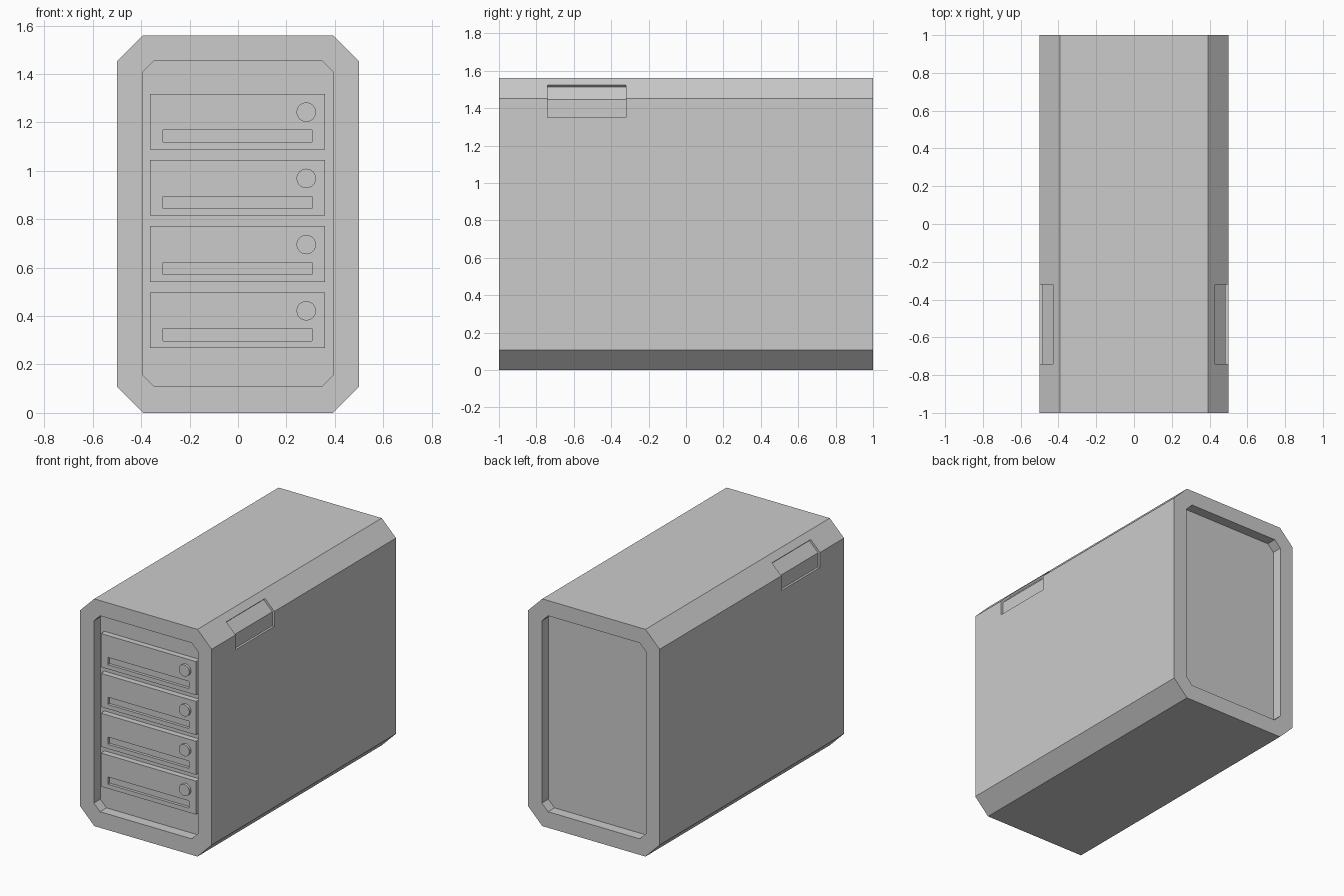
import bpy, bmesh, math

if "Cube" in bpy.data.objects:
    bpy.data.objects.remove(bpy.data.objects["Cube"])


def prism(name, profile, y0, y1):
    """Extrude an xz profile from y0 to y1."""
    bm = bmesh.new()
    face = bm.faces.new([bm.verts.new((x, y0, z)) for x, z in profile])
    ext = bmesh.ops.extrude_face_region(bm, geom=[face])
    for v in ext["geom"]:
        if isinstance(v, bmesh.types.BMVert):
            v.co.y = y1
    bmesh.ops.recalc_face_normals(bm, faces=bm.faces)
    mesh = bpy.data.meshes.new(name)
    bm.to_mesh(mesh)
    bm.free()
    obj = bpy.data.objects.new(name, mesh)
    bpy.context.collection.objects.link(obj)
    return obj


def chamfered(x, z0, z1, c):
    return [(-x, z0 + c), (-x + c, z0), (x - c, z0), (x, z0 + c),
            (x, z1 - c), (x - c, z1), (-x + c, z1), (-x, z1 - c)]


def rect(x0, x1, z0, z1):
    return [(x0, z0), (x1, z0), (x1, z1), (x0, z1)]


def cut(target, cutter):
    mod = target.modifiers.new("cut", 'BOOLEAN')
    mod.operation = 'DIFFERENCE'
    mod.solver = 'EXACT'
    mod.object = cutter
    bpy.context.view_layer.objects.active = target
    bpy.ops.object.modifier_apply(modifier=mod.name)
    bpy.data.objects.remove(cutter)


# Case with chamfered edges
case = prism("case", chamfered(0.5, 0, 1.56, 0.108), -1, 1)

# Front and back panel recesses
DEPTH = 0.07
panel = chamfered(0.395, 0.11, 1.455, 0.047)
cut(case, prism("front_recess", panel, -1.1, -1 + DEPTH))
cut(case, prism("back_recess", panel, 1 - DEPTH, 1.1))

# Shallow grip notches wrapping the upper side edges
notch = [(0.485, 1.35), (0.485, 1.446), (0.419, 1.512),
         (0.46, 1.553), (0.6, 1.553), (0.6, 1.35)]
for s in (-1, 1):
    cut(case, prism("grip_notch", [(s * x, z) for x, z in notch], -0.74, -0.32))

# Four drive bays, each with a slot and a round button
FRONT = -0.97
for i in range(4):
    z = 0.268 + i * 0.2735
    bay = prism(f"drive_bay_{i + 1}", rect(-0.363, 0.36, z, z + 0.23),
                FRONT, -1 + DEPTH + 0.005)
    cut(bay, prism("slot", rect(-0.31, 0.306, z + 0.03, z + 0.08),
                   FRONT - 0.05, FRONT + 0.02))
    circle = [(0.282 + 0.04 * math.cos(a), z + 0.154 + 0.04 * math.sin(a))
              for a in (k * math.tau / 32 for k in range(32))]
    prism(f"bay_button_{i + 1}", circle, FRONT - 0.018, FRONT + 0.005)
